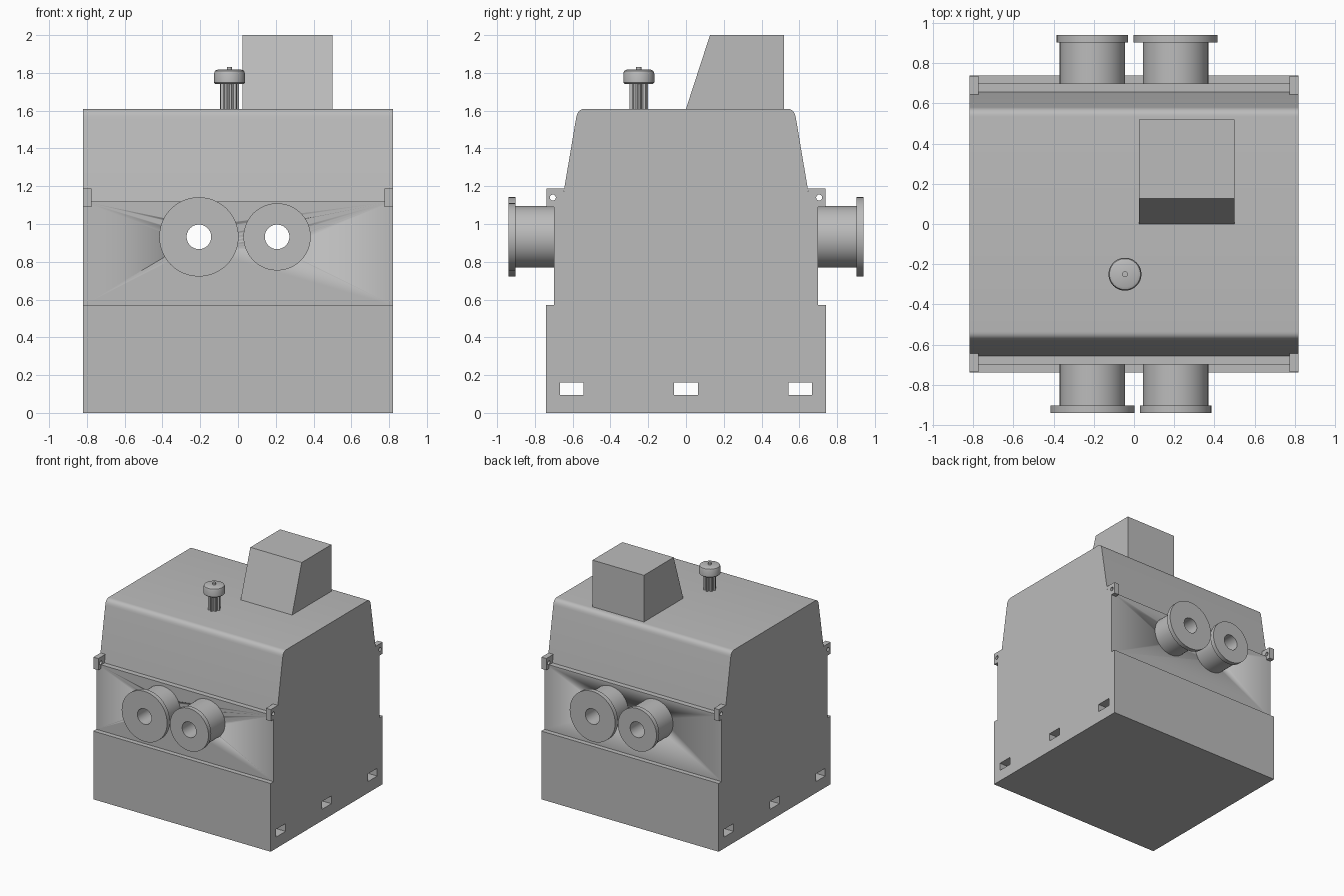
import bpy, bmesh, math
from mathutils import Matrix, Vector

cube = bpy.data.objects.get("Cube")
if cube:
    bpy.data.objects.remove(cube, do_unlink=True)

grey = bpy.data.materials.new("plain grey")
grey.use_nodes = True
colour = (0.5, 0.5, 0.5, 1)
grey.diffuse_color = colour
grey.node_tree.nodes["Principled BSDF"].inputs["Base Color"].default_value = colour


def finish(name, bm, smooth=True):
    bmesh.ops.recalc_face_normals(bm, faces=bm.faces)
    mesh = bpy.data.meshes.new(name)
    bm.to_mesh(mesh)
    bm.free()
    mesh.materials.append(grey)
    ob = bpy.data.objects.new(name, mesh)
    bpy.context.collection.objects.link(ob)
    if smooth:
        bpy.ops.object.select_all(action='DESELECT')
        ob.select_set(True)
        bpy.context.view_layer.objects.active = ob
        bpy.ops.object.shade_smooth_by_angle(angle=math.radians(30))
    return ob


def extrude(name, points, start, direction, smooth=False):
    """Prism from a closed outline of 3D points."""
    bm = bmesh.new()
    face = bm.faces.new([bm.verts.new(Vector(p) + Vector(start)) for p in points])
    new = bmesh.ops.extrude_face_region(bm, geom=[face])["geom"]
    bmesh.ops.translate(bm, vec=direction, verts=[v for v in new if isinstance(v, bmesh.types.BMVert)])
    return finish(name, bm, smooth)


def side_prism(name, yz, x0, x1, smooth=False):
    return extrude(name, [(0, y, z) for y, z in yz], (x0, 0, 0), (x1 - x0, 0, 0), smooth)


def lathe(name, profile, matrix, closed=False, steps=48):
    """Turn (radius, height) pairs about local z, then place."""
    bm = bmesh.new()
    verts = [bm.verts.new((r, 0, h)) for r, h in profile]
    pairs = list(zip(verts, verts[1:])) + ([(verts[-1], verts[0])] if closed else [])
    edges = [bm.edges.new(p) for p in pairs]
    bmesh.ops.spin(bm, geom=verts + edges, axis=(0, 0, 1), cent=(0, 0, 0),
                   angle=math.tau, steps=steps)
    bmesh.ops.remove_doubles(bm, verts=bm.verts, dist=0.0001)
    bm.transform(matrix)
    return finish(name, bm)


def cut(target, cutter):
    cutter.hide_render = True
    cutter.hide_viewport = True
    mod = target.modifiers.new("cut", 'BOOLEAN')
    mod.operation = 'DIFFERENCE'
    mod.solver = 'EXACT'
    mod.object = cutter


def bake(target, cutters):
    """Apply the cuts and discard the cutters."""
    for c in cutters:
        cut(target, c)
    bpy.context.view_layer.update()
    mesh = bpy.data.meshes.new_from_object(target.evaluated_get(bpy.context.evaluated_depsgraph_get()))
    target.modifiers.clear()
    target.data = mesh
    for c in cutters:
        bpy.data.objects.remove(c, do_unlink=True)


def rod(name, radius, length, matrix, steps=48):
    h = length / 2
    return lathe(name, [(0, -h), (radius, -h), (radius, h), (0, h)], matrix, steps=steps)


# Housing: stepped sides, sloping shoulders and rounded roof edges
TOP = 1.61
half = [(0.74, 0), (0.74, 0.57), (0.70, 0.57), (0.70, 1.12), (0.656, 1.12)]
a, b, c = Vector((0.581, 1.565)), Vector((0.573, TOP)), Vector((0.535, TOP))
for i in range(7):
    t = i / 6
    half.append(tuple(a * (1 - t) ** 2 + b * 2 * t * (1 - t) + c * t * t))
outline = half + [(-y, z) for y, z in reversed(half)]
body = side_prism("housing", outline, -0.82, 0.82, True)

# Lifting slots and bushing bores running right through the housing
PORT_Z, PORT_X, BORE = 0.932, 0.207, 0.065
along_y = Matrix.Rotation(math.pi / 2, 4, 'X')
cutters = []
for y in (-0.605, 0, 0.605):
    slot = [(y - 0.0625, 0.095), (y + 0.0625, 0.095), (y + 0.0625, 0.16), (y - 0.0625, 0.16)]
    cutters.append(side_prism("slot_cutter", slot, -1, 1))
for x in (-PORT_X, PORT_X):
    cutters.append(rod("bore_cutter", BORE, 2, Matrix.Translation((x, 0, PORT_Z)) @ along_y))
bake(body, cutters)

# Flanged bushings: the rear pair is the front pair turned half round
for end, turn in (("front", 0), ("rear", math.pi)):
    for size, x, flange in (("large", -PORT_X, 0.21), ("small", PORT_X, 0.178)):
        profile = [(BORE, 0.70), (0.163, 0.70), (0.163, 0.903),
                   (flange, 0.903), (flange, 0.94), (BORE, 0.94)]
        place = (Matrix.Rotation(turn, 4, 'Z') @ Matrix.Translation((x, 0, PORT_Z)) @ along_y)
        lathe(f"{end}_{size}_bushing", profile, place, closed=True)

# Corner lugs with an eye in each
for sx, side in ((1, "left"), (-1, "right")):
    for sy, end in ((-1, "front"), (1, "rear")):
        shape = [(0.70, 1.09), (0.738, 1.09), (0.738, 1.187), (0.645, 1.187), (0.656, 1.12), (0.70, 1.12)]
        lug = side_prism(f"{end}_{side}_lug", [(sy * y, z) for y, z in shape], sx * 0.775, sx * 0.82)
        eye = rod("eye_cutter", 0.016, 0.2, Matrix.Translation((sx * 0.8, sy * 0.705, 1.14))
                  @ Matrix.Rotation(math.pi / 2, 4, 'Y'), 20)
        bake(lug, [eye])

# Roof duct with a sloping front
side_prism("roof_duct", [(0, TOP), (0.127, 2), (0.52, 2), (0.52, TOP)], 0.025, 0.50)

# Vent: fluted stem, rounded cap and small pin
vent = Vector((-0.045, -0.25, 0))
flutes = 8
stem = []
for i in range(flutes * 4):
    r = 0.049 if i % 4 < 2 else 0.038
    ang = math.tau * i / (flutes * 4)
    stem.append((r * math.cos(ang), r * math.sin(ang), TOP))
extrude("vent_stem", stem, vent, (0, 0, 0.14))
lathe("vent_cap", [(0, 1.742), (0.076, 1.742), (0.082, 1.748), (0.082, 1.797), (0.077, 1.811),
                   (0.064, 1.817), (0, 1.817)], Matrix.Translation(vent))
lathe("vent_pin", [(0, 1.81), (0.014, 1.81), (0.014, 1.832), (0, 1.832)], Matrix.Translation(vent), steps=20)
